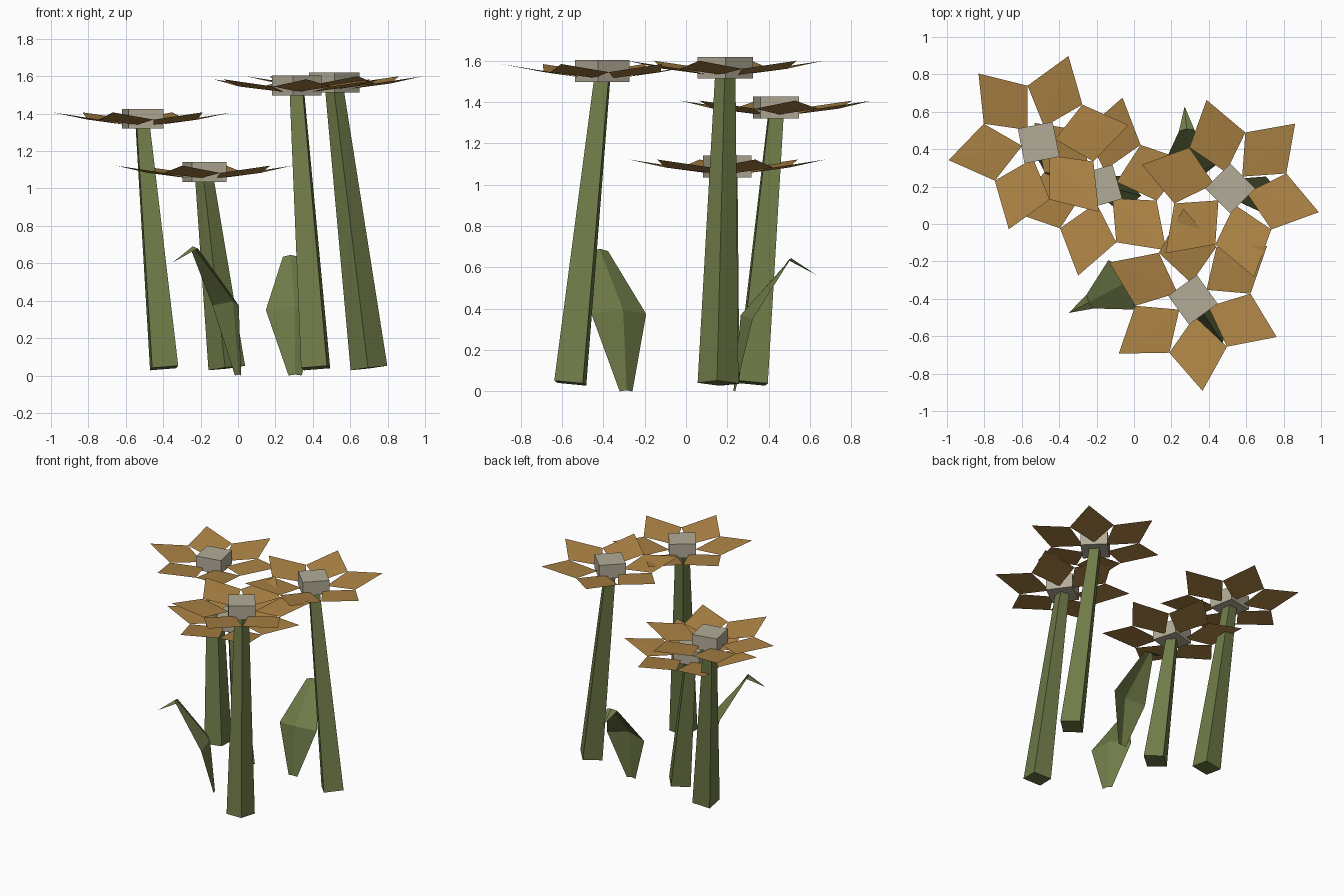
import bpy, bmesh
from math import cos, sin, radians, sqrt, pi
from mathutils import Vector, Matrix

if "Cube" in bpy.data.objects:
    bpy.data.objects.remove(bpy.data.objects["Cube"])


def material(name, rgb):
    m = bpy.data.materials.new(name)
    m.diffuse_color = (*rgb, 1)
    m.use_nodes = True
    m.node_tree.nodes["Principled BSDF"].inputs["Base Color"].default_value = m.diffuse_color
    return m


GREEN = material("stem_green", (0.16, 0.20, 0.065))
ORANGE = material("petal_orange", (0.42, 0.23, 0.06))
CREAM = material("center_cream", (0.45, 0.41, 0.31))


def finish(bm, name, mat):
    me = bpy.data.meshes.new(name)
    bm.to_mesh(me)
    bm.free()
    me.materials.append(mat)
    ob = bpy.data.objects.new(name, me)
    bpy.context.collection.objects.link(ob)
    return ob


def stem(name, bottom, top, rot):
    # Tapered square rod along the axis bottom -> top
    a, b = Vector(bottom), Vector(top)
    axis = b - a
    tilt = Vector((0, 0, 1)).rotation_difference(axis).to_matrix().to_4x4()
    mat = (Matrix.Translation((a + b) / 2) @ tilt
           @ Matrix.Rotation(radians(rot + 45), 4, 'Z'))
    bm = bmesh.new()
    # radius = side / sqrt(2); first corner lies on an axis
    bmesh.ops.create_cone(bm, cap_ends=True, segments=4, radius1=0.14 / sqrt(2),
                          radius2=0.07 / sqrt(2), depth=axis.length, matrix=Matrix())
    v = bm.verts[:][0].co
    on_axis = min(abs(v.x), abs(v.y)) < 1e-4
    if not on_axis:
        mat = mat @ Matrix.Rotation(pi / 4, 4, 'Z')
    bm.transform(mat)
    finish(bm, name, GREEN)


def head(name, x, y, z, rot):
    # Square flower center
    bm = bmesh.new()
    bmesh.ops.create_cube(bm, size=1, matrix=Matrix.Translation((x, y, z + 0.053))
                          @ Matrix.Rotation(radians(rot), 4, 'Z')
                          @ Matrix.Diagonal((0.19, 0.19, 0.106, 1)))
    finish(bm, name + "_center", CREAM)
    # Six kite-shaped petals rising outwards: (radius, angle, height)
    kite = [(0.09, 0, 0.02), (0.31, -30, 0.048), (0.49, 0, 0.087), (0.31, 30, 0.048)]
    bm = bmesh.new()
    for i in range(6):
        vs = []
        for r, a, h in kite:
            t = radians(rot + 60 * i + a)
            vs.append(bm.verts.new((x + r * cos(t), y + r * sin(t), z + h)))
        bm.faces.new((vs[0], vs[1], vs[2]))
        bm.faces.new((vs[0], vs[2], vs[3]))
    finish(bm, name + "_petals", ORANGE)


def leaf(name, x, y, heading, zs):
    # Rows: edge distance, edge height, keel distance, keel height, half width
    rows = [(0.0, 0.0, -0.005, 0.005, 0.035), (0.075, 0.35, 0.03, 0.37, 0.15),
            (0.265, 0.635, 0.275, 0.645, 0.042)]
    bm = bmesh.new()
    grid = [[bm.verts.new(p) for p in ((de, w, ze * zs), (dk, 0, zk * zs), (de, -w, ze * zs))]
            for de, ze, dk, zk, w in rows]
    tip = bm.verts.new((0.395, 0, 0.565 * zs))
    for a, b in zip(grid, grid[1:]):
        for j in (0, 1):
            bm.faces.new((a[j], a[j + 1], b[j + 1], b[j]))
    for j in (0, 1):
        bm.faces.new((grid[-1][j], grid[-1][j + 1], tip))
    bm.transform(Matrix.Translation((x, y, 0)) @ Matrix.Rotation(radians(heading), 4, 'Z'))
    finish(bm, name, GREEN)


# Flowers: head position, head rotation, stem foot, stem rotation
flowers = [
    ("left_flower", (-0.51, 0.435, 1.32), 11, (-0.395, 0.32), 5),
    ("short_flower", (-0.18, 0.20, 1.035), 16, (-0.06, 0.16), 40),
    ("right_flower", (0.515, 0.19, 1.513), 45, (0.70, 0.155), 42),
    ("front_flower", (0.315, -0.405, 1.497), 36, (0.415, -0.56), -7),
]
for name, (x, y, z), rot, (fx, fy), srot in flowers:
    head(name, x, y, z, rot)
    stem(name + "_stem", (fx, fy, 0.04), (x, y, z + 0.02), srot)

# Two folded leaves
leaf("front_leaf", 0.0, -0.29, 208, 1.07)
leaf("back_leaf", 0.305, 0.235, 95, 1.0)
